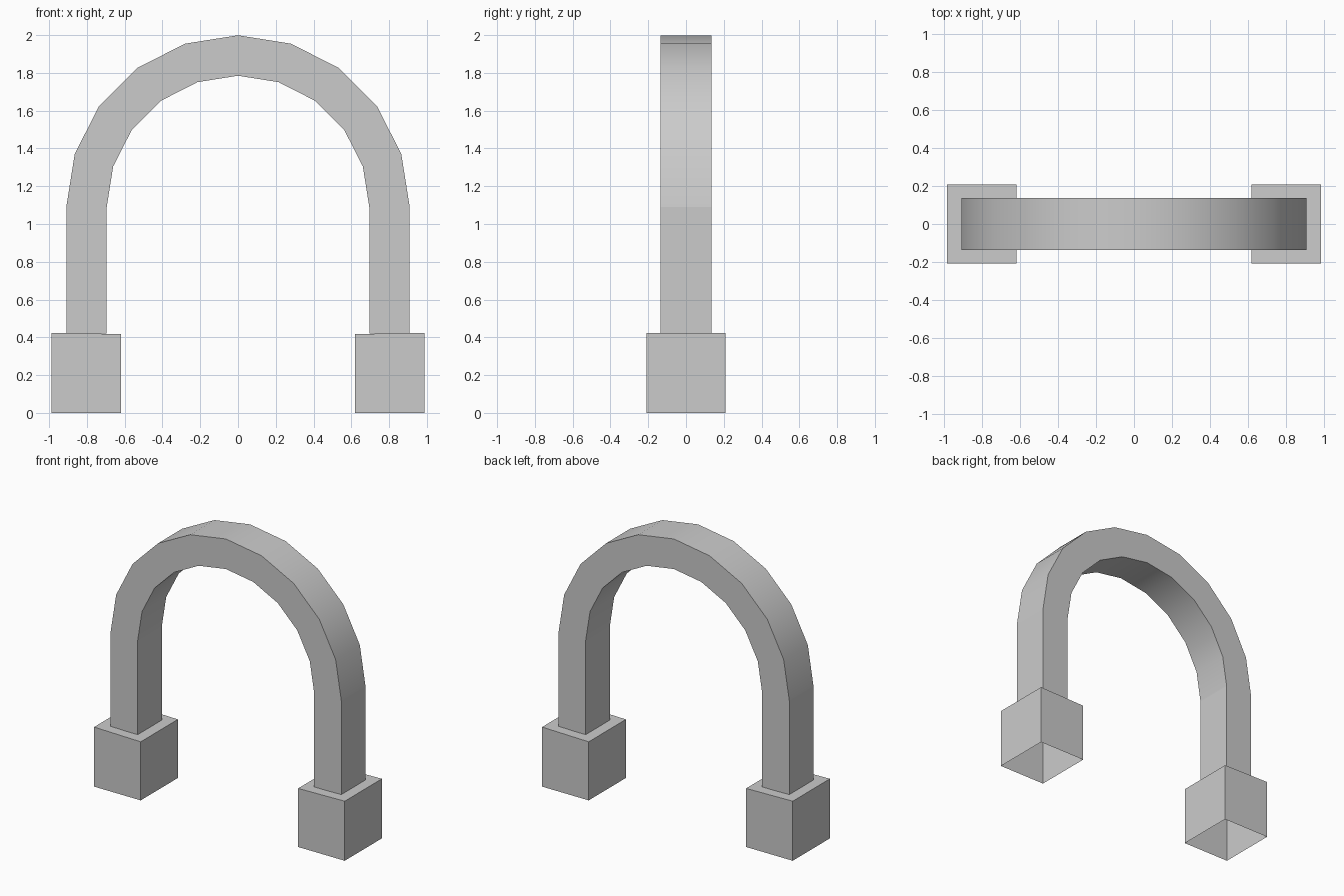
import bpy, bmesh
from math import sin, cos, pi, radians

if "Cube" in bpy.data.objects:
    bpy.data.objects.remove(bpy.data.objects["Cube"])

SPRING, FOOT = 1.09, 0.42
OUTER, INNER, HALF_DEPTH = 0.909, 0.695, 0.136
STEPS = 10


def finish(bm, name):
    bmesh.ops.recalc_face_normals(bm, faces=bm.faces)
    mesh = bpy.data.meshes.new(name)
    bm.to_mesh(mesh)
    bm.free()
    obj = bpy.data.objects.new(name, mesh)
    bpy.context.collection.objects.link(obj)
    return obj


# Arch: a square section carried up one leg, around a half circle, down the other
def section(bm, x_out, x_in, z_out, z_in):
    d = HALF_DEPTH
    return [bm.verts.new(p) for p in ((x_out, -d, z_out), (x_out, d, z_out),
                                      (x_in, d, z_in), (x_in, -d, z_in))]


bm = bmesh.new()
rings = [section(bm, -OUTER, -INNER, FOOT, FOOT)]
for i in range(STEPS + 1):
    a = pi - pi * i / STEPS
    rings.append(section(bm, OUTER * cos(a), INNER * cos(a),
                         SPRING + OUTER * sin(a), SPRING + INNER * sin(a)))
rings.append(section(bm, OUTER, INNER, FOOT, FOOT))
for r0, r1 in zip(rings, rings[1:]):
    for k in range(4):
        n = (k + 1) % 4
        bm.faces.new((r0[k], r0[n], r1[n], r1[k]))
bmesh.ops.recalc_face_normals(bm, faces=bm.faces)

# Curved bands smooth, corners and the spring line crisp
for f in bm.faces:
    f.smooth = True
for e in bm.edges:
    at_spring = all(abs(v.co.z - SPRING) < 1e-4 for v in e.verts)
    if at_spring or e.calc_face_angle(pi) > radians(30):
        e.smooth = False
finish(bm, "arch")

# Base blocks: open underneath, top sloping very slightly inward
for name, side in (("left_base", -1), ("right_base", 1)):
    bm = bmesh.new()
    bmesh.ops.create_cube(bm, size=1)
    for v in bm.verts:
        outer = v.co.x > 0
        top = 0.424 if outer else 0.417
        v.co = (side * (0.987 if outer else 0.62), v.co.y * 0.418,
                top if v.co.z > 0 else 0)
    bmesh.ops.recalc_face_normals(bm, faces=bm.faces)
    bottom = [f for f in bm.faces if all(v.co.z == 0 for v in f.verts)]
    bmesh.ops.delete(bm, geom=bottom, context='FACES_ONLY')
    finish(bm, name)
